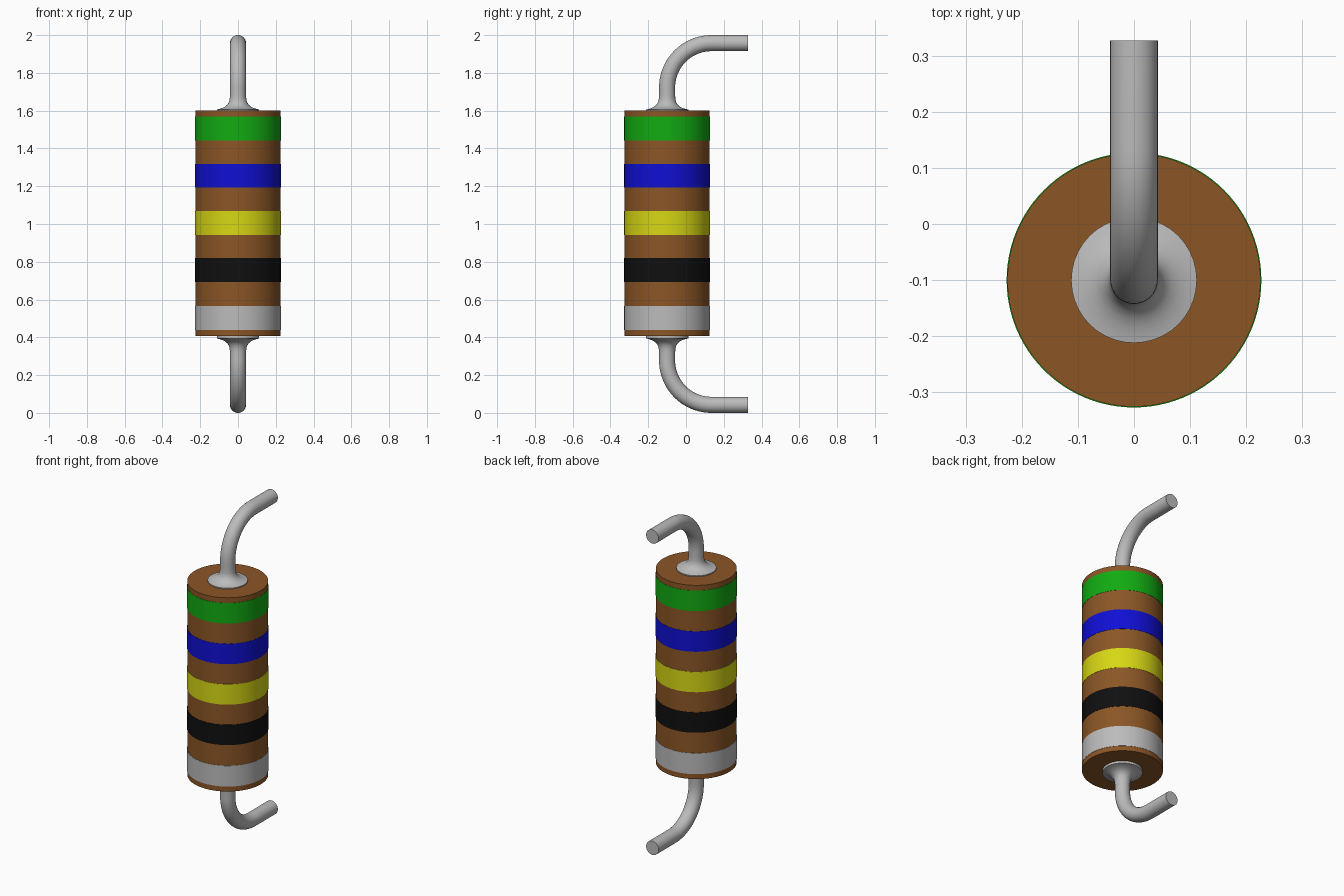
import bpy, bmesh, math
from mathutils import Vector

if "Cube" in bpy.data.objects:
    bpy.data.objects.remove(bpy.data.objects["Cube"])

AXIS_Y = -0.10      # the body stands slightly in front of the origin
BODY_R = 0.2255
BAND_R = 0.227
WIRE_R = 0.0425
BEND_R = 0.235


def material(name, rgb):
    m = bpy.data.materials.new(name)
    m.use_nodes = True
    m.diffuse_color = (*rgb, 1)
    m.node_tree.nodes["Principled BSDF"].inputs["Base Color"].default_value = (*rgb, 1)
    return m


BROWN = material("brown", (0.26, 0.093, 0.019))
GREY = material("light grey", (0.50, 0.50, 0.50))
GREEN = material("green", (0.006, 0.41, 0.006))
BLUE = material("blue", (0.005, 0.005, 0.66))
YELLOW = material("yellow", (0.68, 0.68, 0.007))
BLACK = material("black", (0.005, 0.005, 0.005))


def sweep(name, stations, mat, segments, closed=False):
    """Skin round rings; each station is (y, z, tilt, radius), tilt 0 = heading up, 90 deg = heading back."""
    bm = bmesh.new()
    rings = []
    for y, z, tilt, r in stations:
        across = Vector((0, math.cos(tilt), -math.sin(tilt)))
        ring = []
        for i in range(segments):
            a = 2 * math.pi * i / segments
            ring.append(bm.verts.new(Vector((r * math.cos(a), y, z)) + across * r * math.sin(a)))
        rings.append(ring)
    pairs = list(zip(rings, rings[1:]))
    if closed:
        pairs.append((rings[-1], rings[0]))
    else:
        bm.faces.new(rings[0])
        bm.faces.new(rings[-1])
    for lo, hi in pairs:
        for i in range(segments):
            j = (i + 1) % segments
            bm.faces.new((lo[i], lo[j], hi[j], hi[i]))
    bmesh.ops.recalc_face_normals(bm, faces=bm.faces)
    mesh = bpy.data.meshes.new(name)
    bm.to_mesh(mesh)
    bm.free()
    mesh.materials.append(mat)
    ob = bpy.data.objects.new(name, mesh)
    bpy.context.collection.objects.link(ob)
    bpy.ops.object.select_all(action='DESELECT')
    ob.select_set(True)
    bpy.context.view_layer.objects.active = ob
    bpy.ops.object.shade_smooth_by_angle(angle=math.radians(35))
    return ob


# Cylindrical body
sweep("body", [(AXIS_Y, 0.408, 0, BODY_R), (AXIS_Y, 1.60, 0, BODY_R)], BROWN, 96)

# Colour bands: thin sleeves around the body, evenly spaced
bands = [("grey_band", GREY, 0.439, 0.567), ("black_band", BLACK, 0.694, 0.819),
         ("yellow_band", YELLOW, 0.943, 1.068), ("blue_band", BLUE, 1.192, 1.317),
         ("green_band", GREEN, 1.442, 1.568)]
for name, mat, z0, z1 in bands:
    inner = BODY_R - 0.002
    sweep(name, [(AXIS_Y, z0, 0, inner), (AXIS_Y, z0, 0, BAND_R),
                 (AXIS_Y, z1, 0, BAND_R), (AXIS_Y, z1, 0, inner)], mat, 96, closed=True)

# Wire lead: flared foot, straight rise, quarter bend, straight tail to the back
flare = [(1.59, 0.112), (1.606, 0.112), (1.609, 0.098), (1.614, 0.083), (1.621, 0.069),
         (1.631, 0.057), (1.645, 0.048), (1.662, 0.044), (1.685, WIRE_R)]
lead = [(AXIS_Y, z, 0, r) for z, r in flare]
top_z = 2.0 - WIRE_R
STEPS = 20
for k in range(STEPS + 1):
    t = math.pi / 2 * k / STEPS
    lead.append((AXIS_Y + BEND_R * (1 - math.cos(t)),
                 top_z - BEND_R * (1 - math.sin(t)), t, WIRE_R))
lead.append((0.327, top_z, math.pi / 2, WIRE_R))
sweep("top_lead", lead, GREY, 40)

# The bottom lead is the same shape mirrored in height
sweep("bottom_lead", [(y, 2.0 - z, -t, r) for y, z, t, r in lead], GREY, 40)
